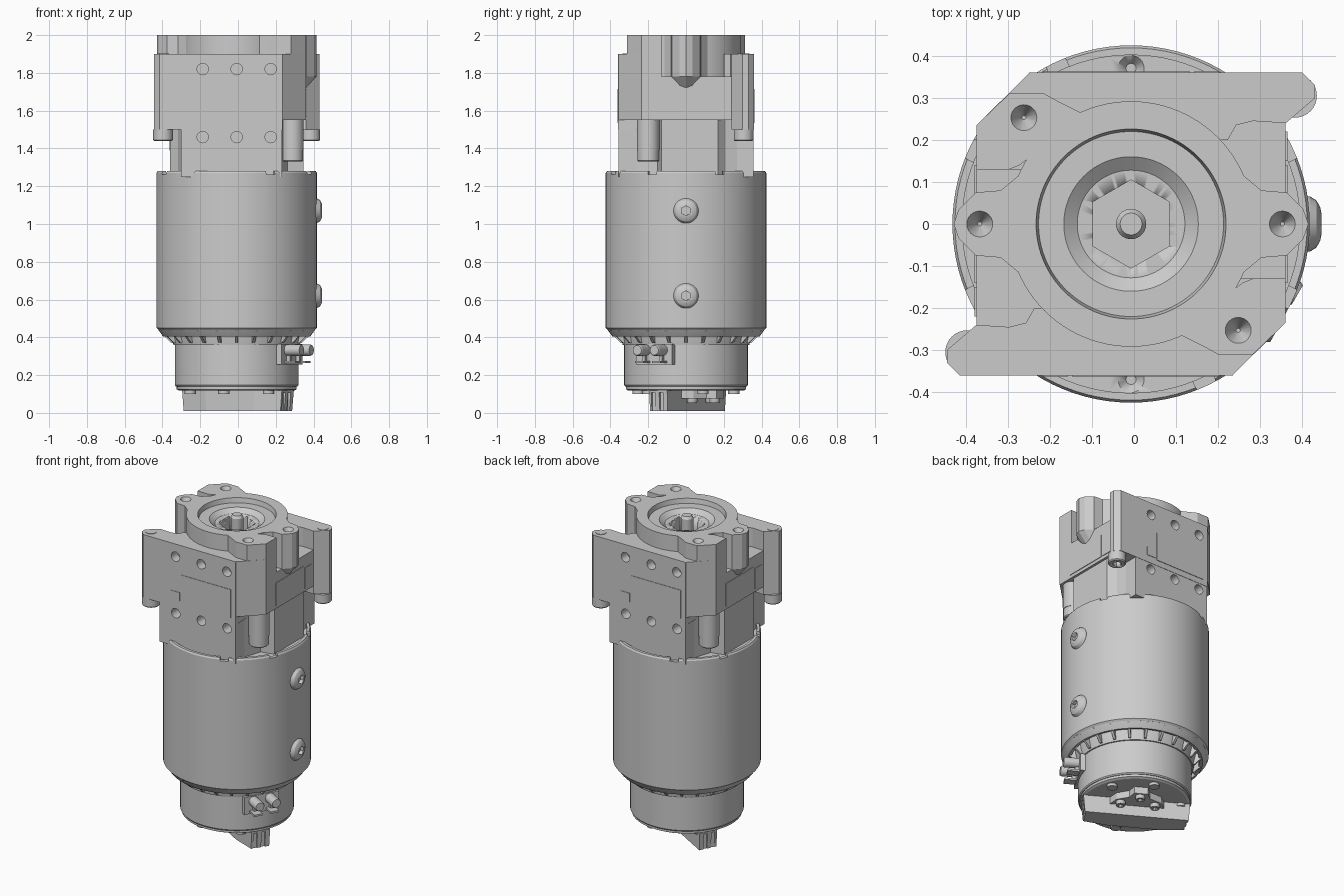
import bpy, bmesh, math
from mathutils import Vector, Matrix

if "Cube" in bpy.data.objects:
    bpy.data.objects.remove(bpy.data.objects["Cube"])


def add(name, bm, smooth=True):
    bmesh.ops.recalc_face_normals(bm, faces=bm.faces)
    me = bpy.data.meshes.new(name)
    bm.to_mesh(me)
    bm.free()
    ob = bpy.data.objects.new(name, me)
    bpy.context.collection.objects.link(ob)
    if smooth:
        bpy.ops.object.select_all(action='DESELECT')
        bpy.context.view_layer.objects.active = ob
        ob.select_set(True)
        bpy.ops.object.shade_smooth_by_angle(angle=math.radians(28))
    return ob


def prism(name, pts, z0, z1, scale_bottom=1.0):
    bm = bmesh.new()
    lo = [bm.verts.new((x * scale_bottom, y * scale_bottom, z0)) for x, y in pts]
    hi = [bm.verts.new((x, y, z1)) for x, y in pts]
    bm.faces.new(lo)
    bm.faces.new(hi)
    for i in range(len(pts)):
        j = (i + 1) % len(pts)
        bm.faces.new((lo[i], lo[j], hi[j], hi[i]))
    return add(name, bm, False)


def box(name, x0, x1, y0, y1, z0, z1):
    return prism(name, [(x0, y0), (x1, y0), (x1, y1), (x0, y1)], z0, z1)


def lathe(name, prof, n=64, origin=(0, 0, 0), axis=(0, 0, 1)):
    """Revolve (radius, height) points, closed onto the axis, along any axis."""
    bm = bmesh.new()
    vs = [bm.verts.new((r, 0, z)) for r, z in prof]
    es = [bm.edges.new(p) for p in zip(vs, vs[1:])]
    bmesh.ops.spin(bm, geom=vs + es, cent=(0, 0, 0), axis=(0, 0, 1),
                   angle=math.tau, steps=n, use_duplicate=False)
    bmesh.ops.remove_doubles(bm, verts=bm.verts, dist=1e-5)
    q = Vector((0, 0, 1)).rotation_difference(Vector(axis))
    bm.transform(Matrix.Translation(origin) @ q.to_matrix().to_4x4())
    return add(name, bm)


def rod(name, r, origin, axis, length, r2=None, n=24):
    r2 = r if r2 is None else r2
    return lathe(name, [(0, 0), (r, 0), (r2, length), (0, length)], n, origin, axis)


def cut(ob, cutters):
    for c in cutters:
        m = ob.modifiers.new("cut", 'BOOLEAN')
        m.operation, m.object, m.solver = 'DIFFERENCE', c, 'EXACT'
        bpy.context.view_layer.objects.active = ob
        bpy.ops.object.modifier_apply(modifier=m.name)
        bpy.data.objects.remove(c)


def turn(pts, s):
    return [(x * s, y * s) for x, y in pts]


def cap_bolt(name, x, y, z, r, h, shank_top):
    """Hex socket bolt, head facing down, shank going up."""
    b = lathe(name, [(0, z), (r * .9, z), (r, z + .006), (r, z + h), (r * .6, z + h),
                     (r * .6, shank_top), (0, shank_top)], 32, (x, y, 0))
    cut(b, [rod("socket", r * .5, (x, y, z - .01), (0, 0, 1), .04, n=6)])


# motor can with recessed top rim and notches
can = lathe("motor_can", [(0, .44), (.415, .44), (.425, .45), (.425, 1.27), (.419, 1.28),
                          (.402, 1.28), (.402, 1.255), (0, 1.255)], 96)
notches = []
for a in (25, 155, 205, 335, 295, 115):
    c = box("notch", .36, .44, -.025, .025, 1.262, 1.3)
    c.data.transform(Matrix.Rotation(math.radians(a), 4, 'Z'))
    notches.append(c)
for s in (1, -1):
    notches.append(rod("hole", .012, (0, s * .37, 1.23), (0, 0, 1), .03, .035))
cut(can, notches)

# vent ring under the can
lathe("vent_core", [(0, .36), (.335, .36), (.35, .43), (.35, .45), (0, .45)], 64)
lathe("vent_outer_ring", [(.37, .45), (.37, .41), (.39, .405), (.415, .44), (.42, .45)], 64)
for i in range(24):
    bm = bmesh.new()
    loops = [[bm.verts.new((r, y, z)) for r, z in ((.32, .37), (.345, .37), (.412, .435), (.412, .45), (.32, .45))]
             for y in (-.007, .007)]
    bm.faces.new(loops[0])
    bm.faces.new(loops[1])
    for k in range(5):
        j = (k + 1) % 5
        bm.faces.new((loops[0][k], loops[0][j], loops[1][j], loops[1][k]))
    bm.transform(Matrix.Rotation(math.tau * i / 24, 4, 'Z'))
    add("vent_rib", bm, False)

# rear housing and its cover
lathe("rear_housing", [(0, .14), (.322, .14), (.327, .147), (.327, .362), (.32, .372), (0, .372)], 96)
lathe("rear_cover", [(0, .118), (.305, .118), (.318, .125), (.318, .142), (0, .142)], 96)
for a in (20, 75, 140, 200, 255, 310):
    t = math.radians(a)
    rod("cover_bolt", .03, (.262 * math.cos(t), .262 * math.sin(t), .1), (0, 0, 1), .03, n=16)

# parts laid out along x, then turned 30 degrees clockwise
before = set(bpy.data.objects)
bar = prism("end_bar", [(-.305, -.05), (-.15, -.075), (.15, -.075), (.305, -.05),
                        (.312, .065), (-.312, .065)], .01, .12, .97)
cut(bar, [box("slot", sx * .305 - .012, sx * .305 + .012, y - .012, y + .012, -.1, .108)
          for sx in (1, -1) for y in (-.025, .025)])
prism("end_plate", [(-.16, .06), (.16, .06), (.13, .12), (.06, .16), (.04, .21),
                    (-.04, .21), (-.06, .16), (-.13, .12)], .075, .12)
for x, y in ((-.1, .095), (.1, .095), (0, .175)):
    cap_bolt("plate_bolt", x, y, .052, .028, .03, .1)
for y in (-.052, .052):
    lathe("terminal_stud", [(0, 0), (.03, 0), (.03, .185), (.026, .192), (0, .192)], 24,
          (.235, y, .332), (1, 0, 0))
    box("terminal_tab", .28, .405, y - .026, y + .026, .264, .276)
    box("terminal_tab_web", .28, .36, y - .008, y + .008, .27, .31)
box("terminal_block", .28, .338, -.11, .11, .255, .365)
for ob in set(bpy.data.objects) - before:
    ob.data.transform(Matrix.Rotation(math.radians(-30), 4, 'Z'))

# round-head screws on the side of the can
for z in (1.07, .62):
    s = lathe("side_screw", [(0, 0), (.066, 0), (.066, .022), (.056, .038), (.04, .047), (.025, .05), (0, .05)],
              32, (.403, 0, z), (1, 0, 0))
    cut(s, [rod("socket", .026, (.43, 0, z), (1, 0, 0), .05, n=6)])

# gearbox lower block, notched at the four corners
half = [(.353, -.13), (.353, .17), (.31, .21), (.295, .27), (.295, .358)]
half2 = [(-.24, .358), (-.235, .26), (-.27, .15)]
low = prism("gearbox_lower", half + half2 + turn(half, -1) + turn(half2, -1), 1.25, 1.56)
cut(low, [rod("hole", .03, (x * s, -.37 * s, 1.46), (0, s, 0), .12)
          for s in (1, -1) for x in (-.18, 0, .18)])
# gearbox middle block with chamfered corners
half = [(.368, -.235), (.368, .3), (.3, .356), (-.245, .356)]
prism("gearbox_middle", half + turn(half, -1), 1.55, 1.78)
for s in (1, -1):
    ribs = turn([(.243, -.358), (.368, -.235), (.368, -.13), (.2, -.13)], s)
    prism("corner_block", ribs, 1.55, 1.9)

    # eared mounting plate
    ear = prism("mounting_plate", turn([(-.243, .36), (.408, .36), (.438, .33), (.438, .3), (.368, .24),
                (.29, .245), (.25, .235), (.23, .2), (-.243, .2)], s), 1.5, 1.9)
    cut(ear, [rod("hole", .03, (x * s, .37 * s, 1.82), (0, -s, 0), .07) for x in (-.18, 0, .18)])
    cap_bolt("ear_bolt", .39 * s, .305 * s, 1.44, .052, .06, 1.903)

    # corner bolt and its column
    rod("bolt_column", .06, (.295 * s, -.2 * s, 1.39), (0, 0, 1), .17, n=32)
    cap_bolt("corner_bolt", .295 * s, -.2 * s, 1.33, .057, .06, 1.42)

    # corner lobe of the top flange
    lobe = prism("corner_lobe", turn([(.11, -.26), (.17, -.29), (.21, -.312), (.288, -.312), (.368, -.235),
                 (.368, -.13), (.29, -.13), (.265, -.14)], s), 1.75, 2.0)
    cut(lobe, [rod("sink", .005, (.255 * s, -.253 * s, 1.95), (0, 0, 1), .06, .036)])

    # side lobe, tapering into the wall below
    pts = turn([(.25, .13), (.31, .08), (.37, .075), (.41, .035), (.422, 0),
                (.41, -.035), (.37, -.075), (.31, -.08), (.25, -.13)], s)
    lobe = prism("side_lobe", pts, 1.78, 2.0)
    cut(lobe, [rod("sink", .005, (.36 * s, 0, 1.95), (0, 0, 1), .06, .036)])
    prism("side_lobe_taper", pts, 1.72, 1.78, .87)

    # thin blank panels with a frame line on front, back and sides
    box("face_panel", *sorted((-.14 * s, .21 * s)), *sorted((-.3 * s, -.363 * s)), 1.535, 1.715)
    box("face_tab", *sorted((-.21 * s, -.15 * s)), *sorted((-.3 * s, -.363 * s)), 1.545, 1.6)
    box("side_panel", *sorted((.3 * s, .372 * s)), *sorted((-.14 * s, .14 * s)), 1.57, 1.715)
    box("side_tab", *sorted((.3 * s, .372 * s)), *sorted((.15 * s, .22 * s)), 1.57, 1.7)

# round top flange with hex drive socket
top = lathe("top_flange", [(0, 1.7), (.292, 1.7), (.292, 2), (.226, 2), (.22, 1.97), (.16, 1.97),
                           (.128, 1.945), (0, 1.945)], 96)
hexcut = rod("hex", .105, (0, 0, 1.86), (0, 0, 1), .2, n=6)
hexcut.data.transform(Matrix.Rotation(math.radians(30), 4, 'Z'))
cut(top, [hexcut])
lathe("drive_pin", [(0, 1.84), (.036, 1.84), (.036, 1.985), (.026, 2), (0, 2)], 32)

# shift the axis so the whole model is centred
for ob in bpy.data.objects:
    ob.location.x -= .007
